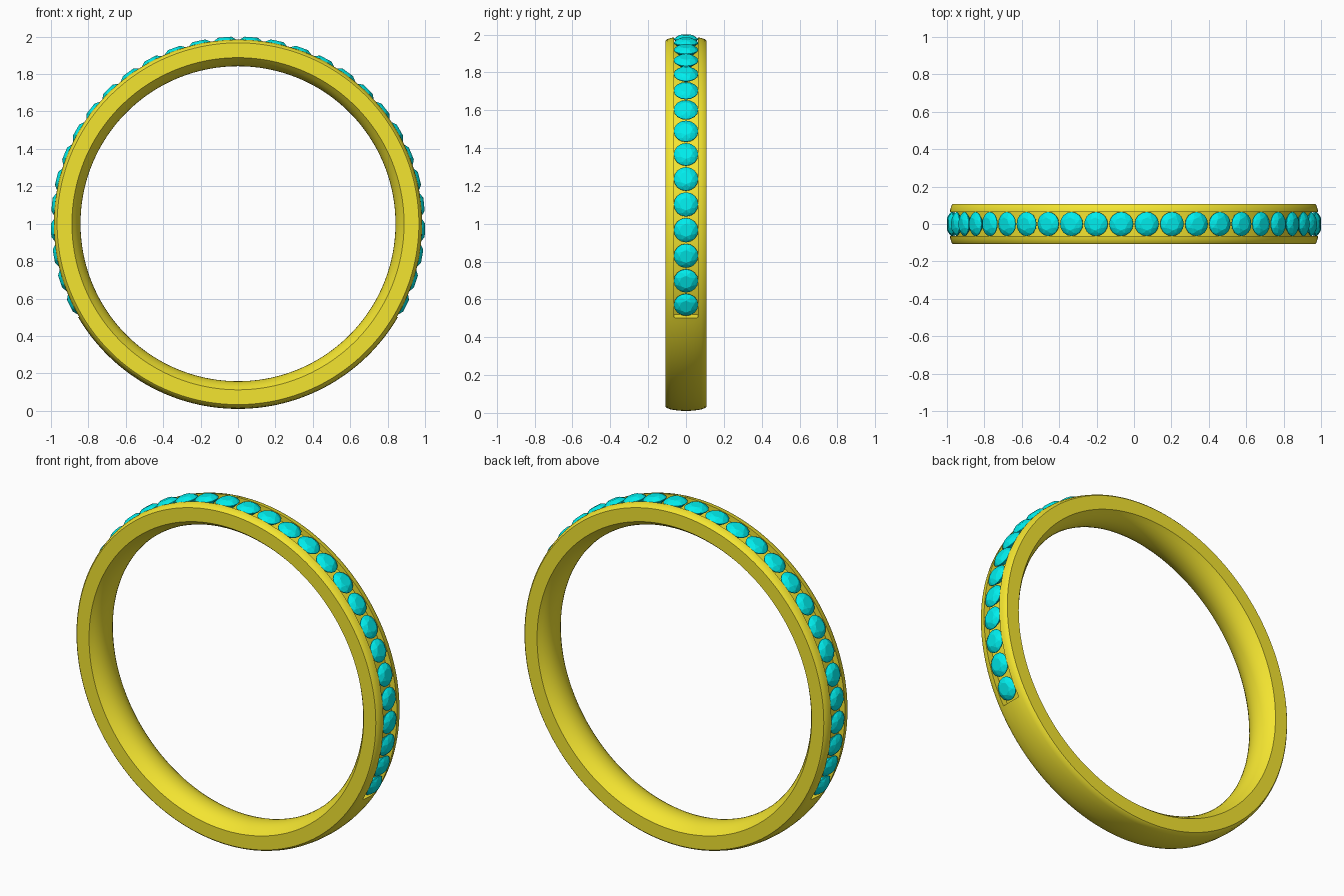
import bpy, bmesh
from math import sin, cos, pi, radians
from mathutils import Matrix, Vector

if "Cube" in bpy.data.objects:
    bpy.data.objects.remove(bpy.data.objects["Cube"])


def material(name, color):
    m = bpy.data.materials.new(name)
    m.diffuse_color = color
    m.use_nodes = True
    m.node_tree.nodes["Principled BSDF"].inputs["Base Color"].default_value = m.diffuse_color
    return m


def add_object(name, bm, mat):
    bmesh.ops.recalc_face_normals(bm, faces=bm.faces)
    me = bpy.data.meshes.new(name)
    bm.to_mesh(me)
    bm.free()
    me.materials.append(mat)
    ob = bpy.data.objects.new(name, me)
    bpy.context.collection.objects.link(ob)
    return ob


def sweep(name, profile, a0, a1, steps, mat):
    """Sweep a closed (y, radius) profile around the ring axis."""
    bm = bmesh.new()
    closed = abs(a1 - a0) > 359.9
    rows = []
    for i in range(steps if closed else steps + 1):
        a = radians(a0 + (a1 - a0) * i / steps)
        rows.append([bm.verts.new((r * cos(a), y, 1 + r * sin(a))) for y, r in profile])
    n = len(profile)
    for i in range(steps):
        p, q = rows[i], rows[(i + 1) % len(rows)]
        for j in range(n):
            k = (j + 1) % n
            bm.faces.new((p[j], p[k], q[k], q[j]))
    if not closed:
        bm.faces.new(rows[0])
        bm.faces.new(rows[-1])
    return add_object(name, bm, mat)


gold = material("gold", (0.90, 0.78, 0.03, 1))
teal = material("gem_teal", (0.0, 0.85, 0.85, 1))

# Band: comfort-fit inside, gently domed outside
half = 0.108
inner = [(half * t / 5, 0.842 + 0.046 * abs(t / 5) ** 2.2) for t in range(-5, 6)]
outer = [(half, 0.967), (0.100, 0.975), (0.08, 0.982), (0.04, 0.988), (0, 0.99)]
outer += [(-y, r) for y, r in reversed(outer[:-1])]
band = sweep("band", inner + outer, 0, 360, 180, gold)

# Channel cut over the upper 240 degrees
cutter = sweep("channel_cutter",
               [(-0.063, 0.95), (0.063, 0.95), (0.063, 1.05), (-0.063, 1.05)],
               -30.3, 210.3, 120, gold)
cutter.hide_render = True
mod = band.modifiers.new("channel", 'BOOLEAN')
mod.object = cutter
mod.operation = 'DIFFERENCE'
mod.solver = 'EXACT'
bpy.context.view_layer.objects.active = band
band.select_set(True)
bpy.ops.object.modifier_apply(modifier=mod.name)
bpy.data.objects.remove(cutter)
bpy.ops.object.shade_smooth_by_angle(angle=radians(30))

# Gem: faceted round cut, local z points outward from the ring
bm = bmesh.new()
rings = [(8, 0.034, 1.0, 0), (8, 0.052, 0.991, pi / 8),
         (16, 0.0645, 0.979, 0), (16, 0.0645, 0.975, 0)]
for count, r, h, off in rings:
    for i in range(count):
        a = 2 * pi * i / count + off
        bm.verts.new((r * cos(a), r * sin(a), h))
bm.verts.new((0, 0, 0.925))
bmesh.ops.convex_hull(bm, input=bm.verts)
gem = add_object("gem_01", bm, teal)

# Thirty gems along the channel, 8 degrees apart
for i in range(30):
    ob = gem
    if i:
        ob = bpy.data.objects.new(f"gem_{i + 1:02d}", gem.data)
        bpy.context.collection.objects.link(ob)
    tilt = radians(116 - 8 * i)
    ob.matrix_world = Matrix.Translation(Vector((0, 0, 1))) @ Matrix.Rotation(tilt, 4, 'Y')
